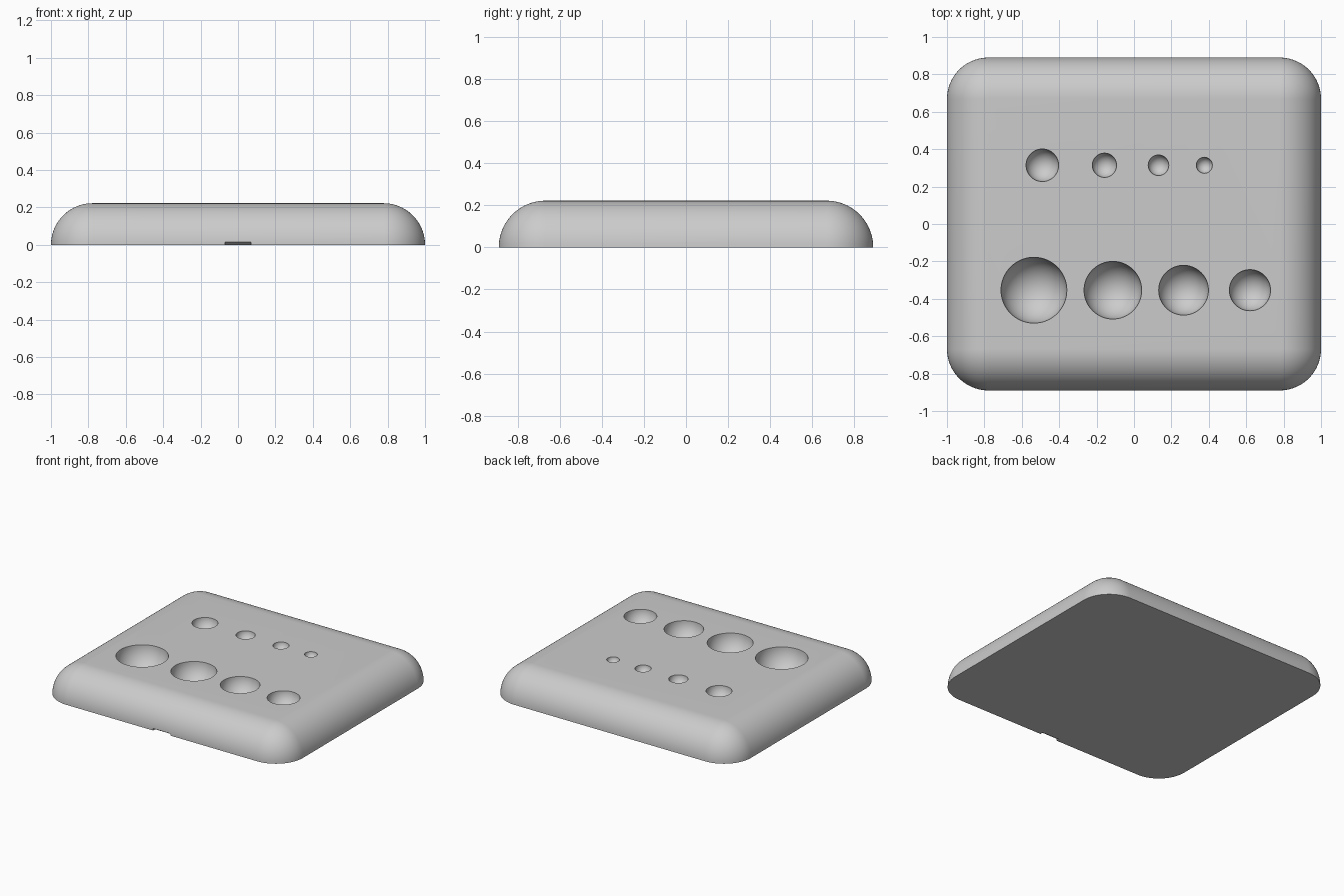
import bpy, bmesh
from math import sin, cos, pi

if "Cube" in bpy.data.objects:
    bpy.data.objects.remove(bpy.data.objects["Cube"])

HALF_X, HALF_Y, RADIUS = 1.0, 0.89, 0.222
STEPS = 20

grey = bpy.data.materials.new("plain grey")
grey.use_nodes = True
grey.diffuse_color = (0.6, 0.6, 0.6, 1)
grey.node_tree.nodes["Principled BSDF"].inputs["Base Color"].default_value = (0.6, 0.6, 0.6, 1)


def make_object(name, bm):
    bmesh.ops.recalc_face_normals(bm, faces=bm.faces)
    mesh = bpy.data.meshes.new(name)
    bm.to_mesh(mesh)
    bm.free()
    mesh.materials.append(grey)
    obj = bpy.data.objects.new(name, mesh)
    bpy.context.collection.objects.link(obj)
    return obj


# Slab: stacked rounded rectangles following a quarter-round edge
bm = bmesh.new()
rings = []
for i in range(STEPS + 1):
    tilt = pi / 2 * i / STEPS
    ring = []
    for corner, (sx, sy) in enumerate([(1, 1), (-1, 1), (-1, -1), (1, -1)]):
        for j in range(STEPS + 1):
            a = pi / 2 * (corner + j / STEPS)
            r = RADIUS * cos(tilt)
            ring.append(bm.verts.new((sx * (HALF_X - RADIUS) + r * cos(a),
                                      sy * (HALF_Y - RADIUS) + r * sin(a),
                                      RADIUS * sin(tilt))))
    rings.append(ring)
for low, high in zip(rings, rings[1:]):
    for k in range(len(low)):
        n = (k + 1) % len(low)
        bm.faces.new((low[k], low[n], high[n], high[k]))
bm.faces.new(rings[0])
bm.faces.new(rings[-1])
bmesh.ops.remove_doubles(bm, verts=bm.verts, dist=0.0001)
slab = make_object("slab", bm)


def cut(cutter):
    mod = slab.modifiers.new(cutter.name, 'BOOLEAN')
    mod.operation = 'DIFFERENCE'
    mod.solver = 'EXACT'
    mod.object = cutter
    cutter.hide_render = True
    cutters.append(cutter)


# Hemispherical bowls: x position and radius, in two rows
cutters = []
front_row = [(-0.535, 0.176), (-0.113, 0.154), (0.265, 0.133), (0.62, 0.11)]
back_row = [(-0.49, 0.087), (-0.158, 0.065), (0.131, 0.055), (0.376, 0.043)]
for y, row in ((-0.354, front_row), (0.314, back_row)):
    for x, r in row:
        bm = bmesh.new()
        bmesh.ops.create_uvsphere(bm, u_segments=64, v_segments=32, radius=r)
        # keep the equator off the slab's top plane
        bmesh.ops.translate(bm, verts=bm.verts, vec=(x, y, RADIUS + 0.0005))
        cut(make_object("bowl_cutter", bm))

# Small sloped finger notch under the front edge
bm = bmesh.new()
ends = []
for x in (-0.07, 0.07):
    ends.append([bm.verts.new((x, -HALF_Y + dy, z))
                 for dy, z in ((-0.02, -0.02), (0.04, -0.01), (0.0, 0.015), (-0.02, 0.015))])
bm.faces.new(ends[0])
bm.faces.new(ends[1])
for k in range(4):
    n = (k + 1) % 4
    bm.faces.new((ends[0][k], ends[0][n], ends[1][n], ends[1][k]))
cut(make_object("notch_cutter", bm))

# Bake the cuts, then drop the cutters
bpy.context.view_layer.update()
graph = bpy.context.evaluated_depsgraph_get()
baked = bpy.data.meshes.new_from_object(slab.evaluated_get(graph))
slab.modifiers.clear()
slab.data = baked
baked.materials.clear()
baked.materials.append(grey)
for poly in baked.polygons:
    poly.material_index = 0
for cutter in cutters:
    bpy.data.objects.remove(cutter)

bpy.ops.object.select_all(action='DESELECT')
slab.select_set(True)
bpy.context.view_layer.objects.active = slab
bpy.ops.object.shade_smooth_by_angle(angle=pi / 6)
